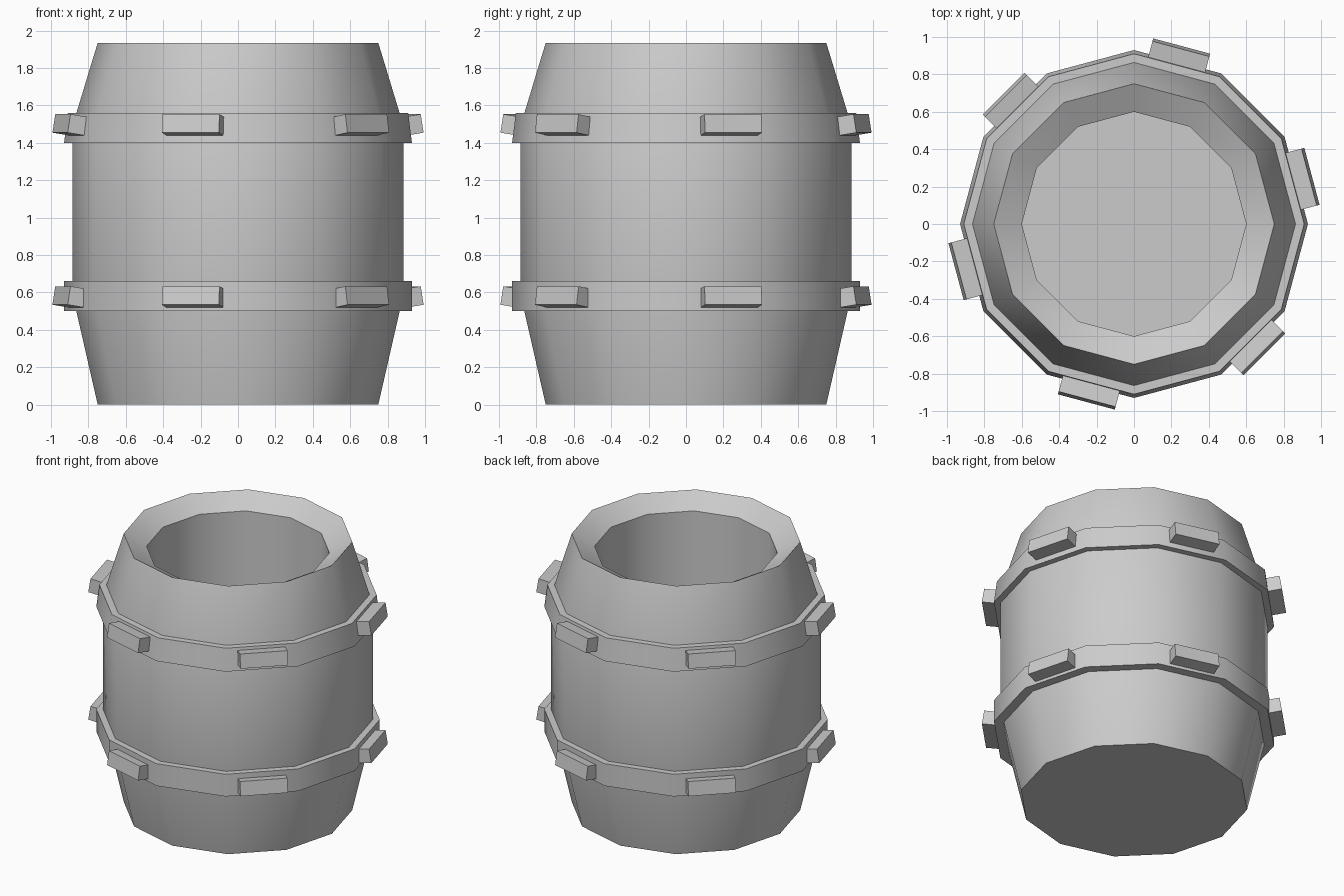
import bpy, bmesh
from math import pi, cos, sin, radians
from mathutils import Matrix

if "Cube" in bpy.data.objects:
    bpy.data.objects.remove(bpy.data.objects["Cube"])

SIDES = 12


def finish(bm, name, smooth=None):
    bmesh.ops.recalc_face_normals(bm, faces=bm.faces)
    mesh = bpy.data.meshes.new(name)
    bm.to_mesh(mesh)
    bm.free()
    ob = bpy.data.objects.new(name, mesh)
    bpy.context.collection.objects.link(ob)
    if smooth:
        bpy.ops.object.select_all(action='DESELECT')
        ob.select_set(True)
        bpy.context.view_layer.objects.active = ob
        bpy.ops.object.shade_smooth_by_angle(angle=radians(smooth))
    return ob


def lathe(name, profile, closed, smooth):
    """Spin a (radius, z) profile; open profiles get capped ends."""
    bm = bmesh.new()
    rings = [[bm.verts.new((r * cos(2 * pi * i / SIDES), r * sin(2 * pi * i / SIDES), z))
              for i in range(SIDES)] for r, z in profile]
    pairs = list(zip(rings, rings[1:]))
    if closed:
        pairs.append((rings[-1], rings[0]))
    else:
        bm.faces.new(rings[0])
        bm.faces.new(rings[-1])
    for a, b in pairs:
        for i in range(SIDES):
            j = (i + 1) % SIDES
            bm.faces.new((a[i], a[j], b[j], b[i]))
    return finish(bm, name, smooth)


# Hollow barrel with bulged wall and inward-sloping rim
lathe("barrel_body", [(0.75, 0), (0.885, 0.59), (0.885, 1.49), (0.75, 1.935),
                      (0.60, 1.85), (0.60, 0.15)], False, 35)

# Two hoops around the wall
lathe("lower_hoop", [(0.84, 0.50), (0.93, 0.50), (0.93, 0.66), (0.84, 0.66)], True, 31)
lathe("upper_hoop", [(0.84, 1.40), (0.93, 1.40), (0.91, 1.56), (0.84, 1.56)], True, 31)

# Six tilted blocks on every second facet of each hoop
for name, z in (("lower_hoop_blocks", 0.572), ("upper_hoop_blocks", 1.492)):
    bm = bmesh.new()
    for k in range(6):
        m = (Matrix.Rotation(radians(15 + 60 * k), 4, 'Z')
             @ Matrix.Translation((0.903, 0, z))
             @ Matrix.Rotation(radians(-9), 4, 'Y')
             @ Matrix.Diagonal((0.15, 0.315, 0.10, 1)))
        bmesh.ops.create_cube(bm, size=1, matrix=m)
    finish(bm, name)
